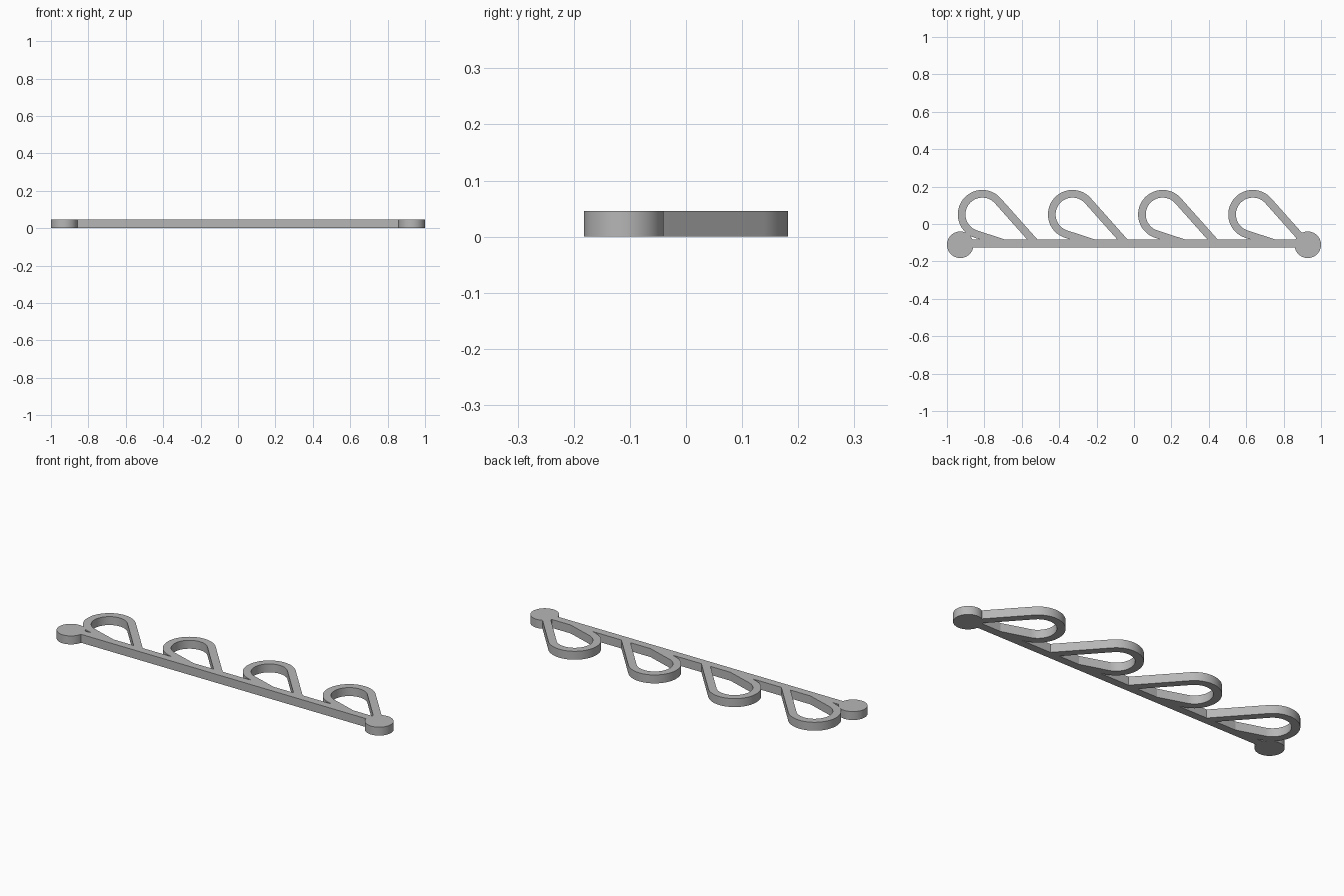
import bpy
import bmesh
import math
from mathutils import Vector

HEIGHT = 0.046
BAR_Y = (-0.125, -0.082)

cube = bpy.data.objects.get("Cube")
if cube:
    bpy.data.objects.remove(cube, do_unlink=True)

grey = bpy.data.materials.new("plain grey")
grey.use_nodes = True
colour = (0.47, 0.47, 0.47, 1)
grey.diffuse_color = colour
grey.node_tree.nodes["Principled BSDF"].inputs["Base Color"].default_value = colour


def extruded(name, faces):
    """Raise flat faces, given as lists of points, to the common height."""
    bm = bmesh.new()
    for points in faces:
        bm.faces.new([bm.verts.new((p[0], p[1], 0)) for p in points])
    bmesh.ops.remove_doubles(bm, verts=bm.verts, dist=1e-5)
    top = bmesh.ops.extrude_face_region(bm, geom=bm.faces[:], use_keep_orig=True)
    moved = [v for v in top["geom"] if isinstance(v, bmesh.types.BMVert)]
    bmesh.ops.translate(bm, verts=moved, vec=(0, 0, HEIGHT))
    bmesh.ops.recalc_face_normals(bm, faces=bm.faces)
    mesh = bpy.data.meshes.new(name)
    bm.to_mesh(mesh)
    bm.free()
    mesh.materials.append(grey)
    obj = bpy.data.objects.new(name, mesh)
    bpy.context.collection.objects.link(obj)
    bpy.ops.object.select_all(action="DESELECT")
    obj.select_set(True)
    bpy.context.view_layer.objects.active = obj
    bpy.ops.object.shade_smooth_by_angle(angle=math.radians(30))
    return obj


def circle(x, y, radius, count=64):
    return [(x + radius * math.cos(math.tau * i / count),
             y + radius * math.sin(math.tau * i / count)) for i in range(count)]


def hook(name, centre, inner=0.09, outer=0.131, start=41.7, end=252, steps=48):
    """Teardrop band: an arc whose two tangent legs run down into the bar."""
    middle = (inner + outer) / 2
    rows = []
    for i in range(steps + 1):
        a = math.radians(start + (end - start) * i / steps)
        d = Vector((math.cos(a), math.sin(a)))
        rows.append((centre + d * inner, centre + d * outer))

    def leg(angle, side, foot_y):
        a = math.radians(angle)
        d = Vector((math.cos(a), math.sin(a)))
        along = Vector((d.y, -d.x)) * side
        length = (foot_y - (centre + d * middle).y) / along.y
        return tuple(centre + d * r + along * length for r in (inner, outer))

    rows.insert(0, leg(start, 1, -0.1))
    rows.append(leg(end, -1, -0.104))
    return extruded(name, [(p[0], p[1], q[1], q[0]) for p, q in zip(rows, rows[1:])])


# Straight bar along the front
extruded("bar", [[(-0.93, BAR_Y[0]), (0.93, BAR_Y[0]), (0.93, BAR_Y[1]), (-0.93, BAR_Y[1])]])

# Round end discs
for side, x in (("right", -0.929), ("left", 0.929)):
    extruded(side + "_end_disc", [circle(x, -0.111, 0.071)])

# Four teardrop hooks
for i in range(4):
    hook(f"hook_{i + 1}", Vector((-0.811 + 0.482 * i, 0.051)))
